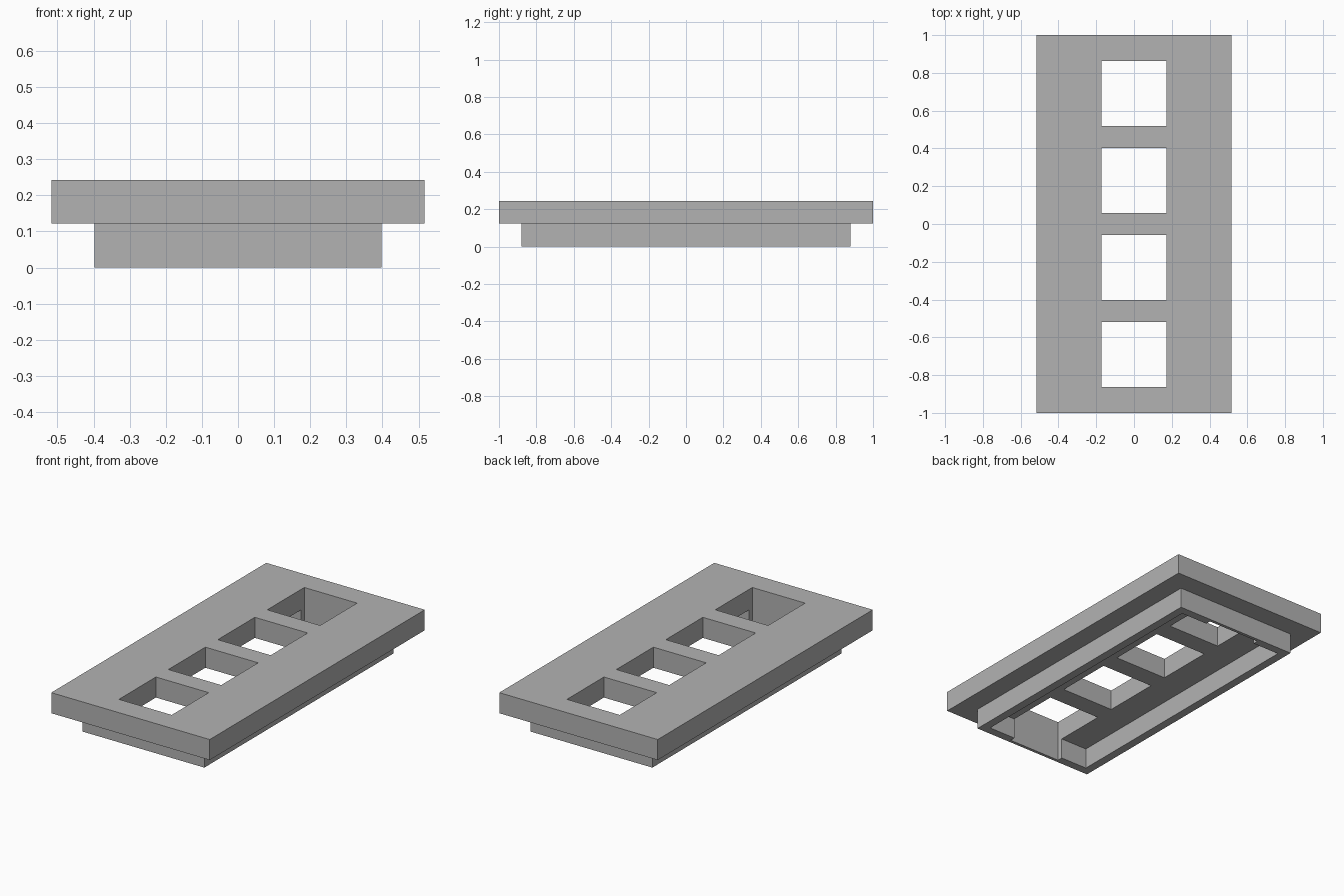
import bpy

if "Cube" in bpy.data.objects:
    bpy.data.objects.remove(bpy.data.objects["Cube"], do_unlink=True)

# Main sizes
PLATE_X, PLATE_Y = 0.516, 1.0      # half sizes of the top plate
RIM_X, RIM_Y = 0.397, 0.88         # half sizes of the lower rim
WALL = 0.05
STEP, TOP = 0.122, 0.243           # underside and top of the plate
HOLE, PITCH = 0.172, 0.46          # half size and spacing of the windows

grey = bpy.data.materials.new("plain_grey")
grey.use_nodes = True
grey.diffuse_color = (0.45, 0.45, 0.45, 1)
grey.node_tree.nodes["Principled BSDF"].inputs["Base Color"].default_value = grey.diffuse_color


def box(name, half_x, half_y, z0, z1, y=0):
    """Box from its half sizes and height range."""
    bpy.ops.mesh.primitive_cube_add(size=2, location=(0, y, (z0 + z1) / 2))
    obj = bpy.context.object
    obj.name = name
    obj.scale = (half_x, half_y, (z1 - z0) / 2)
    bpy.ops.object.transform_apply(location=True, rotation=False, scale=True)
    obj.data.materials.append(grey)
    return obj


def combine(target, tool, operation):
    """Join or cut a tool box, then discard the tool."""
    mod = target.modifiers.new(operation.lower(), 'BOOLEAN')
    mod.operation = operation
    mod.solver = 'EXACT'
    mod.object = tool
    bpy.context.view_layer.objects.active = target
    bpy.ops.object.modifier_apply(modifier=mod.name)
    bpy.data.objects.remove(tool, do_unlink=True)


# Top plate with the narrower rim below it
panel = box("window_panel", PLATE_X, PLATE_Y, STEP, TOP)
combine(panel, box("rim", RIM_X, RIM_Y, 0, (STEP + TOP) / 2), 'UNION')

# Hollow underside, leaving the rim walls
combine(panel, box("cavity", RIM_X - WALL, RIM_Y - WALL, -0.1, STEP), 'DIFFERENCE')

# Row of square windows; the end ones also notch the rim walls
for i in range(4):
    combine(panel, box("window", HOLE, HOLE, -0.1, TOP + 0.1, (i - 1.5) * PITCH), 'DIFFERENCE')
